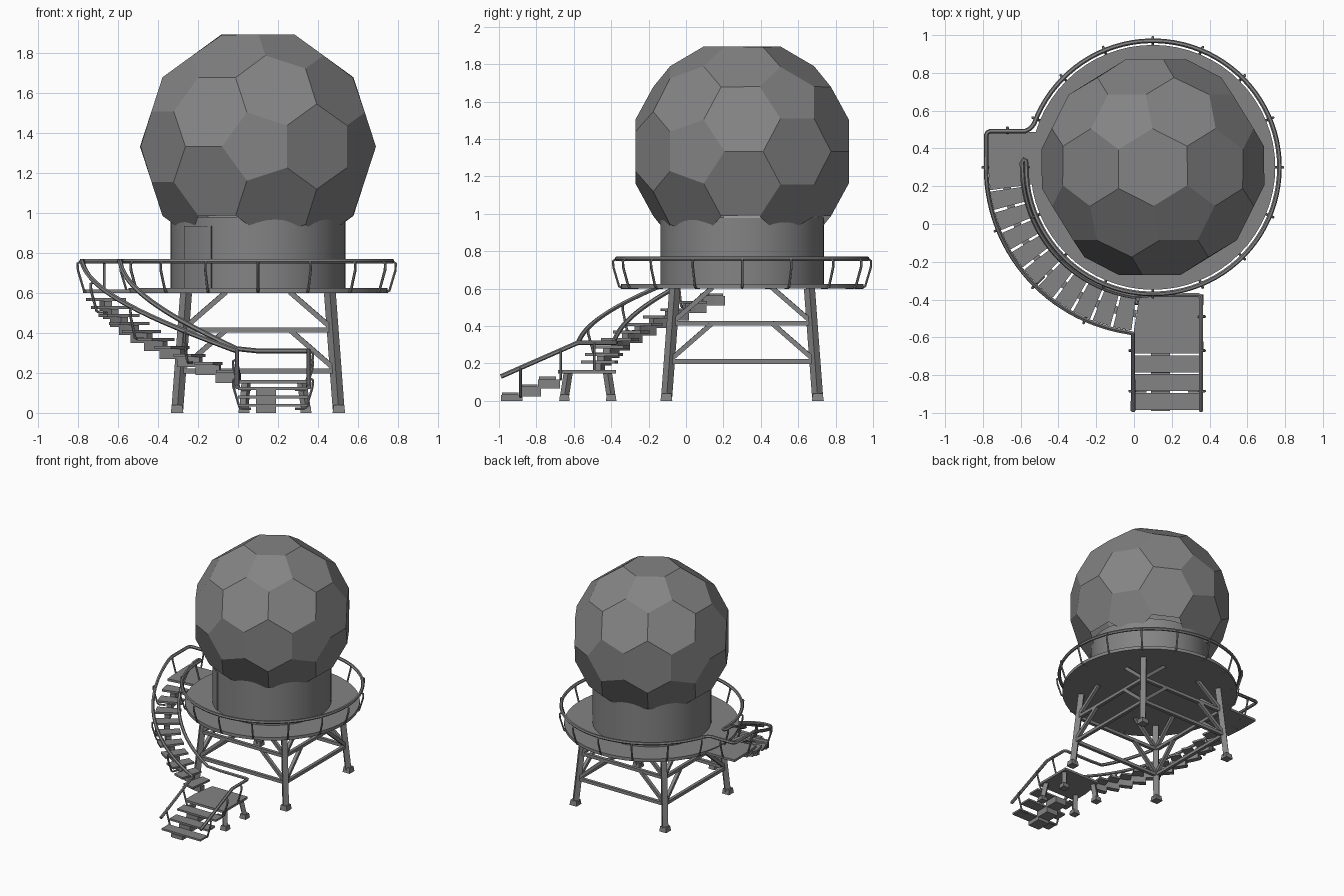
import bpy, bmesh, math
from mathutils import Vector, Matrix

if "Cube" in bpy.data.objects:
    bpy.data.objects.remove(bpy.data.objects["Cube"])

CX, CY = 0.1, 0.3          # tower axis
DECK_Z, RAIL_Z = 0.625, 0.76
RING_R, OUTER_R = 0.67, 0.883
STAIR_TOP, STAIR_END = 188, 263

grey = bpy.data.materials.new("painted_grey")
grey.use_nodes = True
colour = (0.23, 0.23, 0.23, 1)
grey.diffuse_color = colour
for node in grey.node_tree.nodes:
    if node.type == 'BSDF_PRINCIPLED':
        node.inputs["Base Color"].default_value = colour


def add_object(name, mesh, smooth=False):
    mesh.materials.clear()
    mesh.materials.append(grey)
    if smooth:
        mesh.shade_smooth()
        mesh.set_sharp_from_angle(angle=math.radians(35))
    obj = bpy.data.objects.new(name, mesh)
    bpy.context.collection.objects.link(obj)
    return obj


def finish(name, bm, smooth=False):
    bmesh.ops.recalc_face_normals(bm, faces=bm.faces)
    mesh = bpy.data.meshes.new(name)
    bm.to_mesh(mesh)
    bm.free()
    return add_object(name, mesh, smooth)


def polar(r, degrees, z=0.0):
    a = math.radians(degrees)
    return Vector((CX + r * math.cos(a), CY + r * math.sin(a), z))


def prism(bm, outline, z0, z1):
    low = [bm.verts.new((p[0], p[1], z0)) for p in outline]
    high = [bm.verts.new((p[0], p[1], z1)) for p in outline]
    bm.faces.new(low[::-1])
    bm.faces.new(high)
    n = len(outline)
    for i in range(n):
        j = (i + 1) % n
        bm.faces.new((low[i], low[j], high[j], high[i]))


def rect(x0, x1, y0, y1):
    return [(x0, y0), (x1, y0), (x1, y1), (x0, y1)]


def sector(r0, r1, a0, a1, steps=2):
    angles = [a0 + (a1 - a0) * i / steps for i in range(steps + 1)]
    return [polar(r1, a) for a in angles] + [polar(r0, a) for a in reversed(angles)]


def beam(bm, p, q, width):
    p, q = Vector(p), Vector(q)
    d = q - p
    m = (Matrix.Translation((p + q) / 2) @ d.to_track_quat('Z', 'Y').to_matrix().to_4x4()
         @ Matrix.Diagonal((width, width, d.length, 1)))
    bmesh.ops.create_cube(bm, size=1, matrix=m)


def foot(bm, x, y, size, height):
    m = Matrix.Translation((x, y, height / 2)) @ Matrix.Rotation(math.radians(45), 4, 'Z')
    bmesh.ops.create_cone(bm, cap_ends=True, segments=4, radius1=size * 0.72,
                          radius2=size * 0.6, depth=height, matrix=m)


def tubes(name, paths, radius):
    curve = bpy.data.curves.new(name, 'CURVE')
    curve.dimensions = '3D'
    curve.bevel_depth = radius
    curve.bevel_resolution = 1
    curve.use_fill_caps = True
    for path in paths:
        spline = curve.splines.new('POLY')
        spline.points.add(len(path) - 1)
        for point, co in zip(spline.points, path):
            point.co = (*co, 1)
    temp = bpy.data.objects.new(name + "_path", curve)
    mesh = bpy.data.meshes.new_from_object(temp)
    bpy.data.objects.remove(temp)
    add_object(name, mesh, True)


# Faceted dome: dual of a subdivided icosahedron, open at the bottom
R = 0.598
ico = bmesh.new()
bmesh.ops.create_icosphere(ico, subdivisions=2, radius=1,
                           matrix=Matrix.Rotation(math.radians(90), 4, 'X'))
bm = bmesh.new()
corner = {}
for vert in ico.verts:
    n = vert.co.normalized()
    if n.z < -0.7:
        continue
    u = n.orthogonal().normalized()
    w = n.cross(u)
    ring = sorted(vert.link_faces, key=lambda f: math.atan2(
        f.calc_center_median().dot(w), f.calc_center_median().dot(u)))
    for f in ring:
        if f not in corner:
            corner[f] = bm.verts.new(f.calc_center_median().normalized() * R
                                     + Vector((CX, CY, 1.333)))
    bm.faces.new([corner[f] for f in ring])
ico.free()
finish("dome", bm)

# Round house, deck and door
for name, radius, z0, z1 in (("base_drum", 0.437, 0.62, 0.98), ("deck", 0.648, 0.6, DECK_Z)):
    bm = bmesh.new()
    prism(bm, [polar(radius, 360 * i / 64) for i in range(64)], z0, z1)
    finish(name, bm, True)
bm = bmesh.new()
prism(bm, sector(0.42, 0.443, 213, 238, 6), DECK_Z, 0.935)
finish("door", bm, True)

# Tower legs, feet, girts and braces, four identical sides
bm = bmesh.new()


def leg_half(z):
    return 0.405 - 0.045 * z / 0.6


for k in range(4):
    turn = Matrix.Translation((CX, CY, 0)) @ Matrix.Rotation(math.radians(90 * k), 4, 'Z')

    def side(x, z):
        return turn @ Vector((x, -leg_half(z), z))

    base = side(leg_half(0), 0)
    foot(bm, base.x, base.y, 0.062, 0.04)
    beam(bm, side(leg_half(0.02), 0.02), side(leg_half(0.6), 0.6), 0.042)
    for z in (0.21, 0.415):
        beam(bm, side(-leg_half(z), z), side(leg_half(z), z), 0.025)
    for s in (-1, 1):
        beam(bm, side(s * leg_half(0.21), 0.215), side(s * 0.16, 0.415), 0.025)
        beam(bm, side(s * leg_half(0.42), 0.42), side(s * 0.16, 0.605), 0.025)
finish("support_frame", bm)

# Upper landing beside the deck
bm = bmesh.new()
arc = [polar(0.64, a) for a in (163, 170, 176, 182, STAIR_TOP)]
prism(bm, [(-0.775, 0.48)] + arc + [polar(0.87, STAIR_TOP), polar(0.872, 180)], 0.6, 0.618)
finish("upper_landing", bm)

# Curved stair with a stepped central stringer
bm = bmesh.new()
spine = bmesh.new()
steps = 10
pitch = (STAIR_END - STAIR_TOP) / steps
for i in range(steps):
    a, z = STAIR_TOP + i * pitch, 0.6 - 0.04 * (i + 1)
    prism(bm, sector(0.685, 0.87, a + 0.5, a + pitch - 0.5), z, z + 0.015)
    prism(spine, sector(0.76, 0.80, a - 1, a + pitch + 0.5), z - 0.05, z)
finish("curved_stair_treads", bm)
finish("curved_stair_stringer", spine)

# Lower landing with its own legs
bm = bmesh.new()
prism(bm, [(0.0, -0.685), (0.35, -0.685), (0.35, -0.375), (0.03, -0.375), (0.0, -0.56)],
      0.147, 0.165)
finish("lower_landing", bm)
bm = bmesh.new()
for x, dx in ((0.03, 0.01), (0.34, -0.02)):
    for y, dy in ((-0.65, 0.02), (-0.4, -0.02)):
        foot(bm, x, y, 0.055, 0.035)
        beam(bm, (x, y, 0.02), (x + dx, y + dy, 0.15), 0.034)
finish("landing_legs", bm)

# Straight flight to the ground
bm = bmesh.new()
spine = bmesh.new()
for i in range(3):
    y, z = -0.695 - 0.1 * i, 0.115 - 0.042 * i
    prism(bm, rect(0.0, 0.35, y - 0.09, y), z, z + 0.014)
    prism(spine, rect(0.09, 0.19, y - 0.095, y + 0.02), max(0, z - 0.05), z)
finish("straight_flight_treads", bm)
finish("straight_flight_stringer", spine)


# One continuous handrail: outer stair rail, deck ring, inner stair rail
def stair_z(a):
    t = min(1, max(0, (a - 184) / (STAIR_END - 184)))
    return RAIL_Z + (0.31 - RAIL_Z) * t


def flat(z, *points):
    return [Vector((x, y, z)) for x, y in points]


helix = range(180, STAIR_END + 1, 3)
rail = flat(0.13, (-0.005, -0.99)) + flat(0.31, (-0.005, -0.58))
rail += [polar(OUTER_R, a, stair_z(a)) for a in reversed(helix)]
rail += flat(RAIL_Z, (-0.782, 0.47), (-0.776, 0.485), (-0.76, 0.492), (-0.575, 0.492), (-0.55, 0.505))
rail += [polar(RING_R, a, RAIL_Z) for a in range(160, -181, -4)]
rail += [polar(0.672, 177, RAIL_Z), polar(0.685, 176.5, RAIL_Z), polar(0.695, 178, RAIL_Z)]
rail += [polar(0.692, a, stair_z(a)) for a in helix]
rail += flat(0.31, (0.1, -0.375), (0.335, -0.375), (0.35, -0.38), (0.355, -0.395), (0.355, -0.58))
rail += flat(0.13, (0.355, -0.99))
tubes("handrail", [rail], 0.0125)


# Bent posts that hook under the treads and deck
def post(p, out):
    out = out.normalized()
    drop = Vector((0, 0, -0.155))
    return [p, p + out * 0.02 - Vector((0, 0, 0.012)), p + out * 0.018 + drop * 0.3,
            p - out * 0.012 + drop * 0.95, p - out * 0.025 + drop, p - out * 0.07 + drop]


def radial(r, a, z):
    return post(polar(r, a, z), polar(1, a) - polar(0, a))


tubes("deck_posts", [radial(RING_R, 22.5 * i - 180, RAIL_Z) for i in range(16)], 0.007)
stair_posts = [radial(OUTER_R, a, stair_z(a)) for a in (180, 202, 225, 246)]
stair_posts.append(post(Vector((-0.67, 0.492, RAIL_Z)), Vector((0, 1, 0))))
for x, s, ys in ((0.355, 1, (-0.49, -0.67, -0.885)), (-0.005, -1, (-0.67, -0.885))):
    for y in ys:
        z = 0.31 + min(0, y + 0.58) * 0.18 / 0.41
        stair_posts.append(post(Vector((x, y, z)), Vector((s, 0, 0))))
tubes("stair_posts", stair_posts, 0.007)
